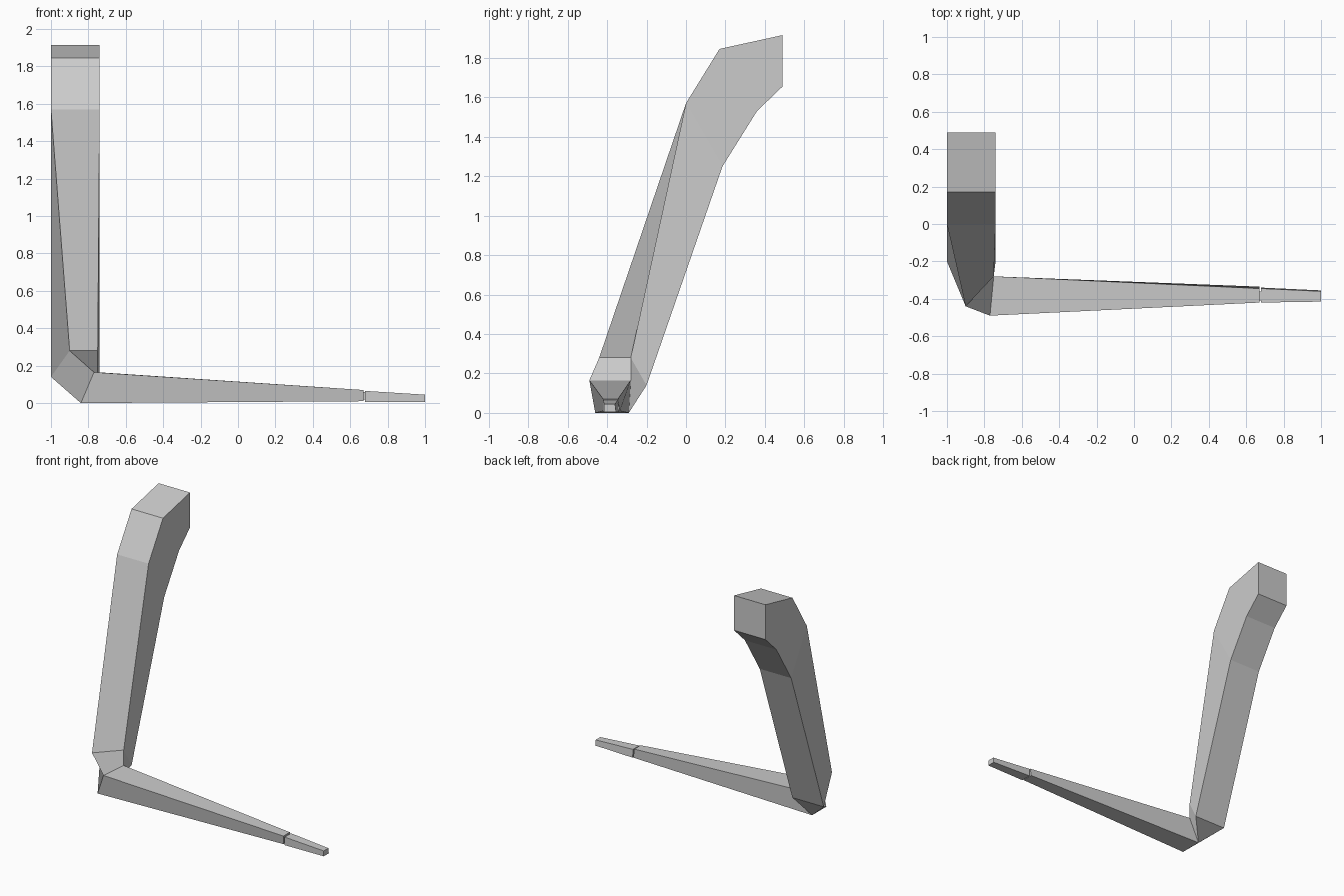
import bpy
import bmesh

if "Cube" in bpy.data.objects:
    bpy.data.objects.remove(bpy.data.objects["Cube"], do_unlink=True)

grey = bpy.data.materials.new("plain grey")
grey.use_nodes = True
color = (0.6, 0.6, 0.6, 1)
grey.diffuse_color = color
grey.node_tree.nodes["Principled BSDF"].inputs["Base Color"].default_value = color


def loft(name, rings):
    """Skin a run of four-cornered sections and cap both ends."""
    bm = bmesh.new()
    loops = [[bm.verts.new(p) for p in ring] for ring in rings]
    for a, b in zip(loops, loops[1:]):
        for i in range(4):
            j = (i + 1) % 4
            bm.faces.new((a[i], a[j], b[j], b[i]))
    bm.faces.new(loops[0])
    bm.faces.new(loops[-1])
    bmesh.ops.recalc_face_normals(bm, faces=bm.faces)
    mesh = bpy.data.meshes.new(name)
    bm.to_mesh(mesh)
    bm.free()
    mesh.materials.append(grey)
    obj = bpy.data.objects.new(name, mesh)
    bpy.context.collection.objects.link(obj)
    return obj


def shaft_ring(front, back):
    """Section of the upright: front and back (y, z), full width in x."""
    return [(-1, *front), (-0.74, *front), (-0.74, *back), (-1, *back)]


def blade_ring(x, front, back, low, high, flare=0.0):
    """Section of the long arm, its lower back edge pushed out by flare."""
    return [(x, front, high), (x, back, high),
            (x, back + flare, low), (x, front, low)]


# Curved top, tapering upright, ankle and long low arm in one skin
rings = [
    shaft_ring((0.49, 1.915), (0.49, 1.655)),
    shaft_ring((0.17, 1.845), (0.36, 1.53)),
    shaft_ring((0, 1.57), (0.185, 1.25)),
    # ankle
    [(-0.9, -0.44, 0.28), (-0.75, -0.28, 0.28),
     (-0.74, -0.2, 0.14), (-1, -0.2, 0.14)],
    # heel turning into the arm
    [(-0.77, -0.49, 0.165), (-0.75, -0.28, 0.165),
     (-0.84, -0.29, 0), (-0.84, -0.46, 0)],
    # arm end, narrow groove and tip
    blade_ring(0.67, -0.42, -0.345, 0.01, 0.07, 0.01),
    blade_ring(0.67, -0.41, -0.36, 0.02, 0.06),
    blade_ring(0.68, -0.41, -0.36, 0.02, 0.06),
    blade_ring(0.68, -0.42, -0.345, 0.005, 0.065, 0.005),
    blade_ring(1, -0.415, -0.36, 0.005, 0.045, 0.005),
]
loft("bent_arm", rings)
